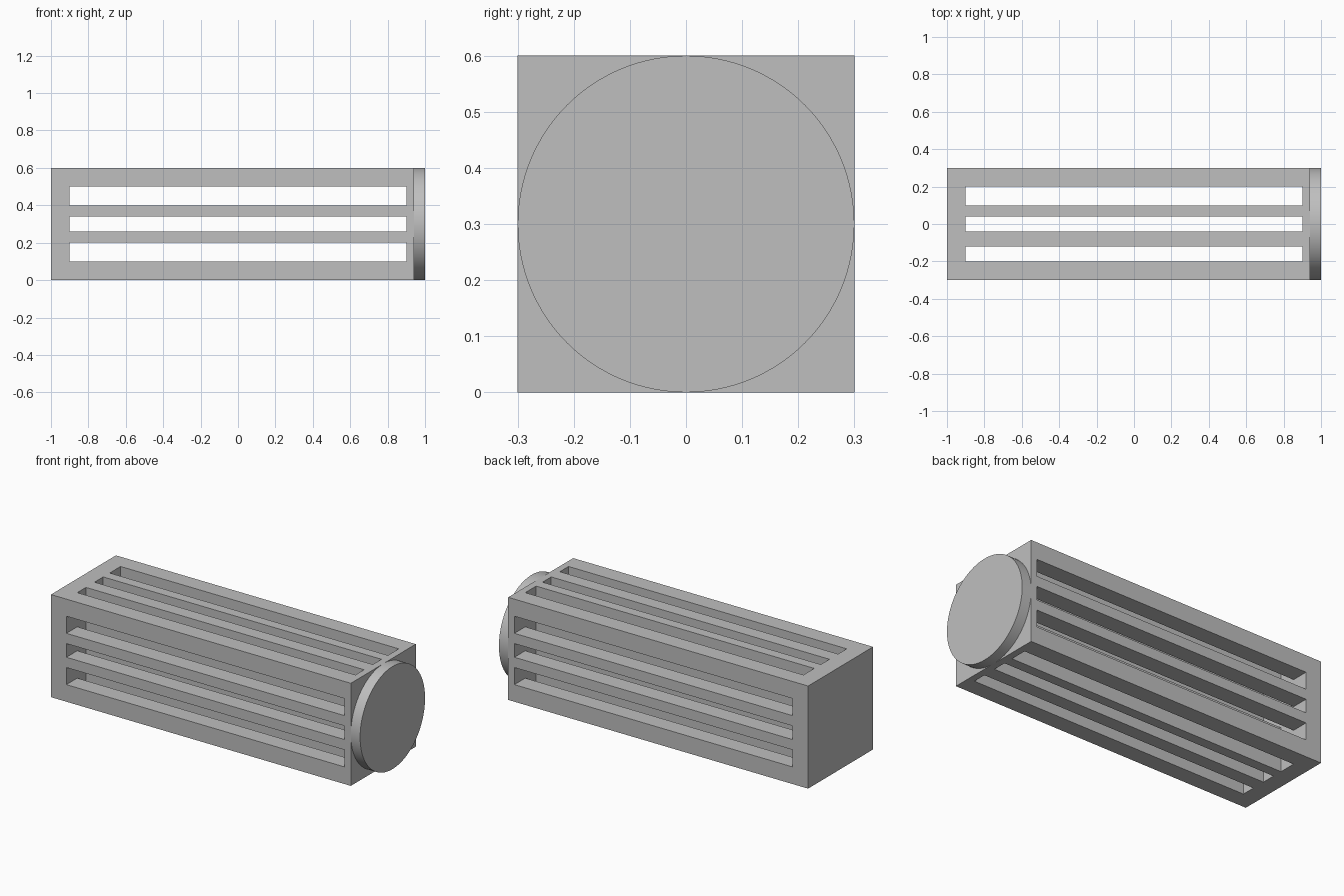
import bpy
import math

cube = bpy.data.objects.get("Cube")
if cube:
    bpy.data.objects.remove(cube, do_unlink=True)

grey = bpy.data.materials.new("plain grey")
grey.use_nodes = True
colour = (0.52, 0.52, 0.52, 1)
grey.diffuse_color = colour
grey.node_tree.nodes["Principled BSDF"].inputs["Base Color"].default_value = colour


def box(name, low, high):
    """Box between two opposite corners."""
    bpy.ops.mesh.primitive_cube_add(size=1)
    obj = bpy.context.object
    obj.name = name
    for v in obj.data.vertices:
        v.co = [b if c > 0 else a for c, a, b in zip(v.co, low, high)]
    obj.data.materials.append(grey)
    return obj


# Square body
body = box("slotted_body", (-1, -0.3, 0), (0.94, 0.3, 0.6))

# Slots running right through, front to back and top to bottom
cutters = []
for low, high in ((0.1, 0.2), (0.26, 0.34), (0.4, 0.5)):
    cutters.append(box("side_slot_cutter", (-0.9, -0.5, low), (0.9, 0.5, high)))
for low, high in ((-0.2, -0.12), (-0.04, 0.04), (0.1, 0.2)):
    cutters.append(box("top_slot_cutter", (-0.9, low, -0.2), (0.9, high, 0.8)))

bpy.ops.object.select_all(action="DESELECT")
body.select_set(True)
bpy.context.view_layer.objects.active = body
for cutter in cutters:
    cutter.hide_render = True
    cut = body.modifiers.new("slot", "BOOLEAN")
    cut.operation = "DIFFERENCE"
    cut.solver = "EXACT"
    cut.object = cutter
    bpy.ops.object.modifier_apply(modifier=cut.name)
for cutter in cutters:
    bpy.data.objects.remove(cutter, do_unlink=True)

# Round disc on the end
bpy.ops.mesh.primitive_cylinder_add(
    vertices=128, radius=0.3, depth=0.06,
    location=(0.97, 0, 0.3), rotation=(0, math.pi / 2, 0))
disc = bpy.context.object
disc.name = "end_disc"
disc.data.materials.append(grey)
bpy.ops.object.shade_smooth_by_angle(angle=math.radians(30))
